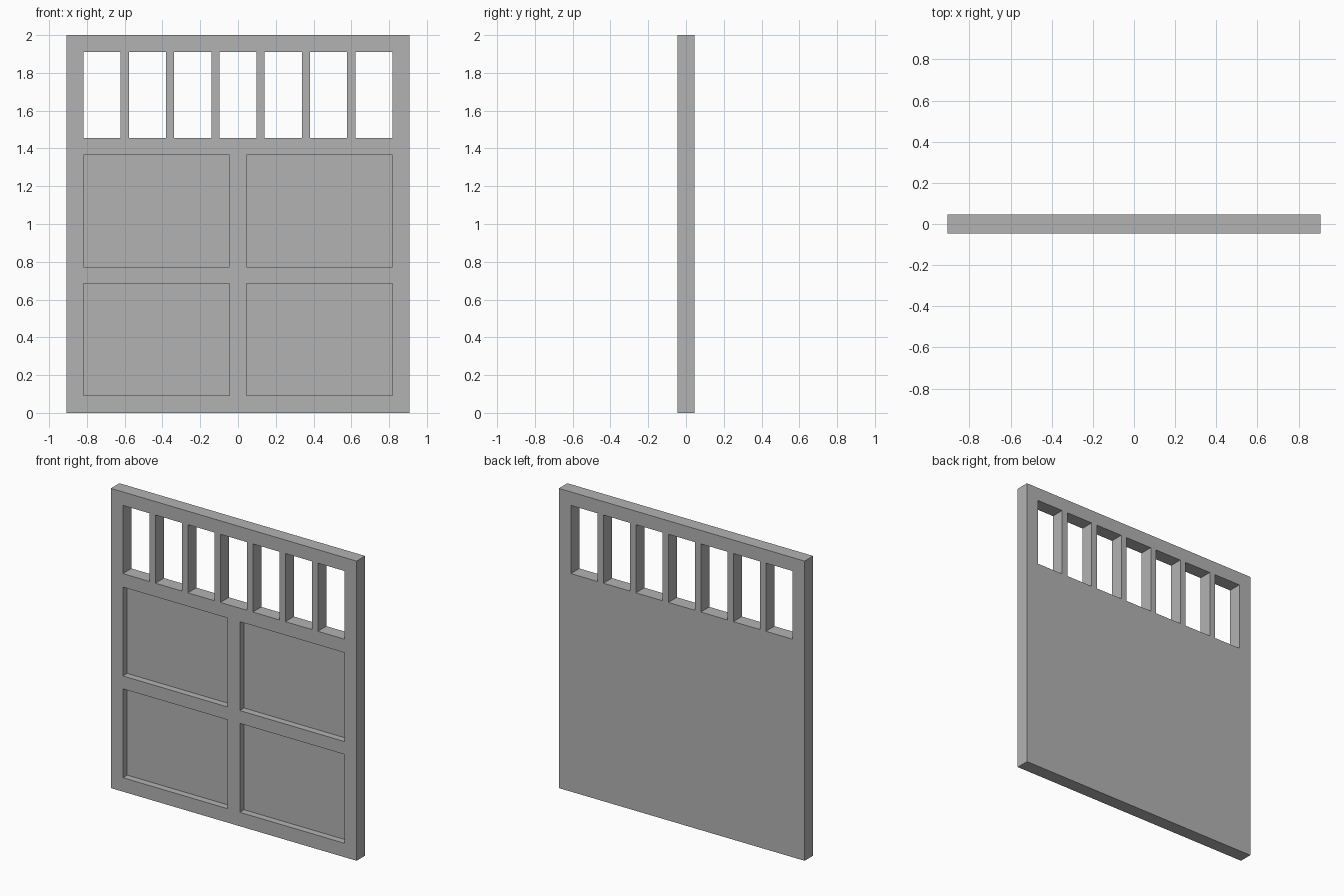
import bpy
import bmesh
from mathutils import Matrix, Vector

cube = bpy.data.objects.get("Cube")
if cube:
    bpy.data.objects.remove(cube, do_unlink=True)

WIDTH, HEIGHT, DEPTH = 1.814, 2.0, 0.09
INNER = 0.818        # half width inside the stiles
RECESS = 0.045       # depth of the front panels


def add_box(bm, low, high):
    low, high = Vector(low), Vector(high)
    size = Matrix.Diagonal((high - low).to_4d())
    bmesh.ops.create_cube(bm, size=1, matrix=Matrix.Translation((low + high) / 2) @ size)


def make_object(name, bm):
    mesh = bpy.data.meshes.new(name)
    bm.to_mesh(mesh)
    bm.free()
    obj = bpy.data.objects.new(name, mesh)
    bpy.context.collection.objects.link(obj)
    return obj


# Solid door slab
bm = bmesh.new()
add_box(bm, (-WIDTH / 2, -DEPTH / 2, 0), (WIDTH / 2, DEPTH / 2, HEIGHT))
door = make_object("door_slab", bm)

gray = bpy.data.materials.new("plain_gray")
gray.use_nodes = True
color = (0.45, 0.45, 0.45, 1)
gray.diffuse_color = color
gray.node_tree.nodes["Principled BSDF"].inputs["Base Color"].default_value = color
door.data.materials.append(gray)

# Row of seven window openings through the top
bm = bmesh.new()
count, pane = 7, 0.197
pitch = (2 * INNER - pane) / (count - 1)
for i in range(count):
    x = -INNER + i * pitch
    add_box(bm, (x, -DEPTH, 1.455), (x + pane, DEPTH, 1.91))

# Four recessed panels on the front
for x0, x1 in ((-INNER, -0.045), (0.045, INNER)):
    for z0, z1 in ((0.093, 0.686), (0.772, 1.365)):
        add_box(bm, (x0, -DEPTH, z0), (x1, RECESS - DEPTH / 2, z1))
cutter = make_object("opening_cutter", bm)
cutter.hide_render = True

# Cut the openings, then drop the cutter
cut = door.modifiers.new("openings", 'BOOLEAN')
cut.operation = 'DIFFERENCE'
cut.solver = 'EXACT'
cut.object = cutter
bpy.context.view_layer.objects.active = door
bpy.ops.object.modifier_apply(modifier=cut.name)
bpy.data.objects.remove(cutter, do_unlink=True)
